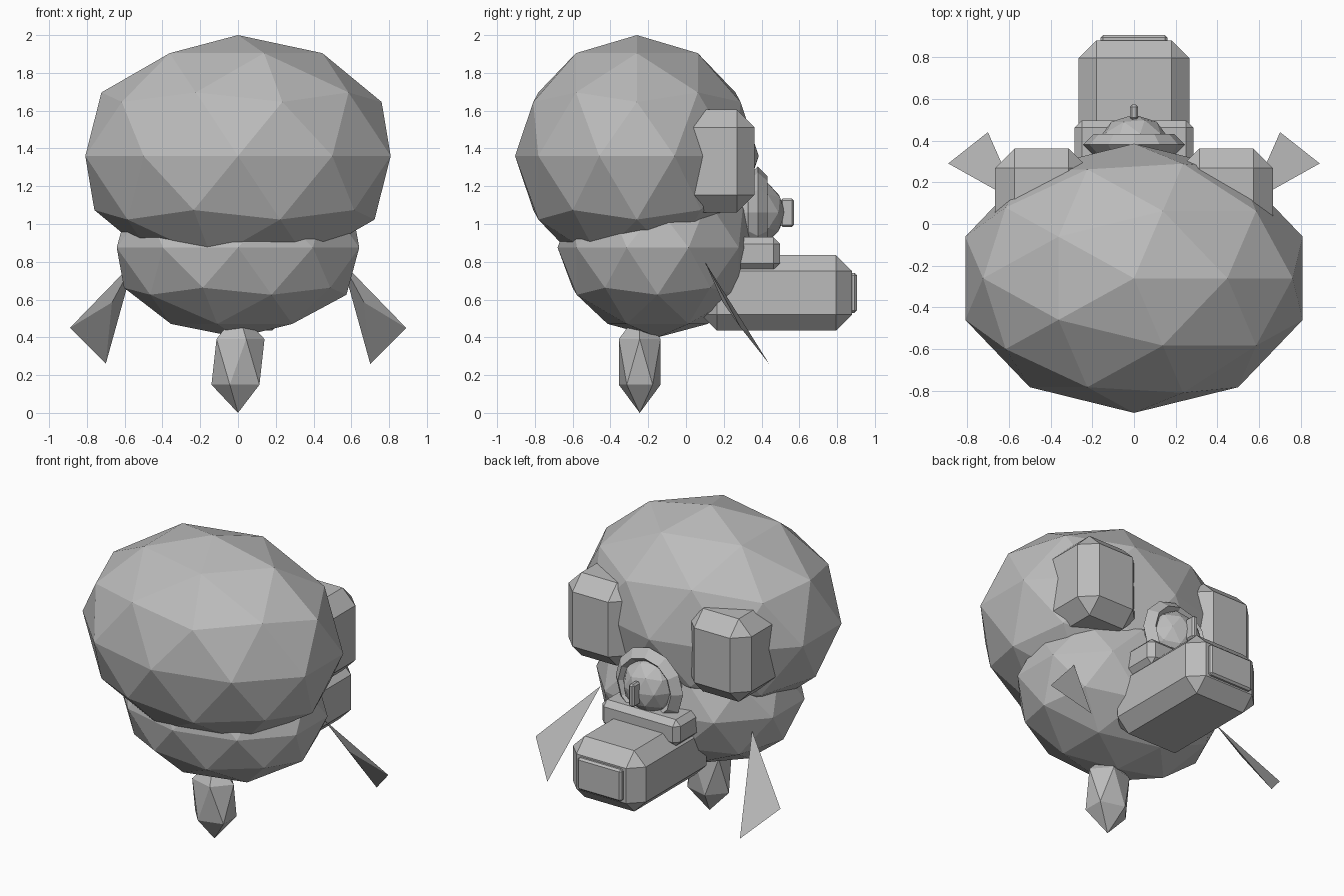
import bpy
import bmesh
import math
from mathutils import Vector

cube = bpy.data.objects.get("Cube")
if cube:
    bpy.data.objects.remove(cube, do_unlink=True)

# One plain grey for the whole model
grey = bpy.data.materials.new("plain_grey")
grey.use_nodes = True
COLOUR = (0.5, 0.5, 0.5, 1)
grey.diffuse_color = COLOUR
grey.node_tree.nodes["Principled BSDF"].inputs["Base Color"].default_value = COLOUR


def finish(name, bm):
    bmesh.ops.recalc_face_normals(bm, faces=bm.faces)
    mesh = bpy.data.meshes.new(name)
    bm.to_mesh(mesh)
    bm.free()
    mesh.materials.append(grey)
    obj = bpy.data.objects.new(name, mesh)
    bpy.context.collection.objects.link(obj)
    return obj


def ball(name, centre, radii, level=2):
    bm = bmesh.new()
    bmesh.ops.create_icosphere(bm, subdivisions=level, radius=1)
    for v in bm.verts:
        v.co = Vector(centre) + v.co * Vector(radii)
    return finish(name, bm)


def chamfered_box(name, low, high, chamfer):
    low, high = Vector(low), Vector(high)
    bm = bmesh.new()
    bmesh.ops.create_cube(bm, size=1)
    for v in bm.verts:
        v.co = (low + high) / 2 + v.co * (high - low)
    obj = finish(name, bm)
    bevel = obj.modifiers.new("chamfer", "BEVEL")
    bevel.width = chamfer
    bevel.segments = 1
    bevel.limit_method = "NONE"
    return obj


def ring(name, centre, major, minor, sides, section):
    # Closed ring lying around the y axis
    bm = bmesh.new()
    loops = []
    for i in range(sides):
        a = math.tau * i / sides
        loop = []
        for j in range(section):
            b = math.tau * j / section
            r = major + minor * math.cos(b)
            offset = Vector((r * math.cos(a), minor * math.sin(b), r * math.sin(a)))
            loop.append(bm.verts.new(Vector(centre) + offset))
        loops.append(loop)
    for i in range(sides):
        here, there = loops[i], loops[(i + 1) % sides]
        for j in range(section):
            k = (j + 1) % section
            bm.faces.new((here[j], here[k], there[k], there[j]))
    return finish(name, bm)


def fin(name, side):
    # Thin three-sided spike, narrow end buried in the body
    bm = bmesh.new()
    points = ((0.55, 0.10, 0.80), (0.89, 0.29, 0.45),
              (0.70, 0.44, 0.26), (0.667, 0.195, 0.585))
    v = [bm.verts.new((side * x, y, z)) for x, y, z in points]
    for a, b, c in ((0, 1, 2), (0, 2, 3), (0, 3, 1), (1, 3, 2)):
        bm.faces.new((v[a], v[b], v[c]))
    return finish(name, bm)


# Large upper mass, lower body and foot
ball("upper_body", (0, -0.26, 1.36), (0.85, 0.645, 0.64))
ball("lower_body", (0, -0.15, 0.875), (0.675, 0.53, 0.475))
ball("foot", (0, -0.245, 0.27), (0.157, 0.13, 0.27), level=1)

# Paired pods and fins
for label, side in (("left", 1), ("right", -1)):
    x1, x2 = sorted((side * 0.22, side * 0.665))
    chamfered_box(label + "_pod", (x1, -0.08, 1.06), (x2, 0.362, 1.605), 0.093)
    fin(label + "_fin", side)

# Rear block with end plate and collar
chamfered_box("rear_block", (-0.265, 0.08, 0.435), (0.265, 0.88, 0.835), 0.085)
chamfered_box("end_plate", (-0.16, 0.86, 0.53), (0.16, 0.905, 0.74), 0.012)
chamfered_box("collar", (-0.285, 0.2, 0.757), (0.285, 0.497, 0.93), 0.035)

# Round rear boss with its ring and small peg
ring("boss_ring", (0, 0.38, 1.06), 0.193, 0.052, 12, 4)
ball("boss", (0, 0.34, 1.06), (0.185, 0.185, 0.185))
chamfered_box("boss_peg", (-0.02, 0.5, 0.985), (0.02, 0.572, 1.135), 0.011)
